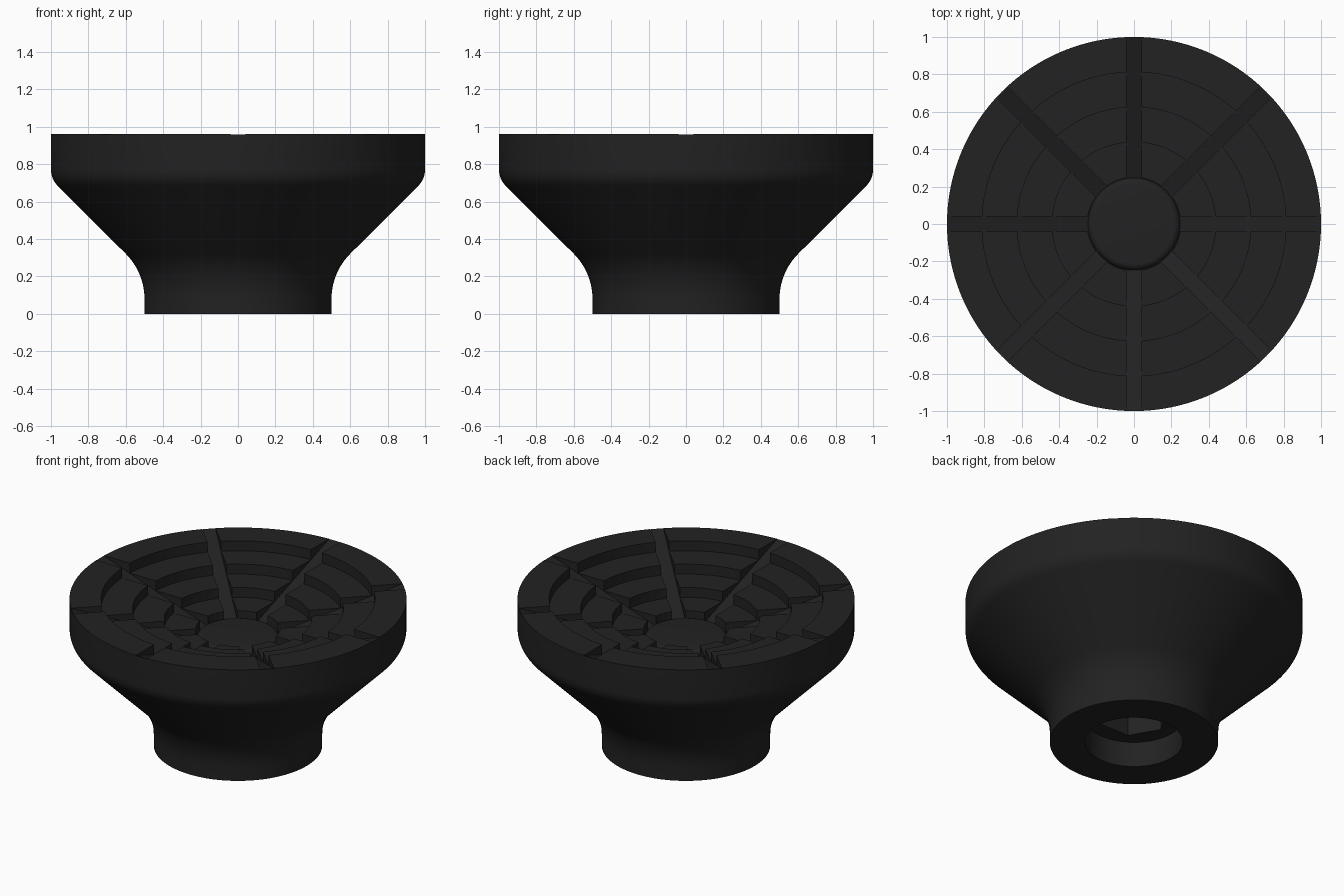
import bpy, bmesh, math
from mathutils import Matrix

if "Cube" in bpy.data.objects:
    bpy.data.objects.remove(bpy.data.objects["Cube"])

SEG = 128
TOP, STEP = 0.96, 0.065
RINGS = (0.8125, 0.625, 0.4375, 0.25)

rubber = bpy.data.materials.new("black_rubber")
rubber.diffuse_color = (0.016, 0.016, 0.016, 1)
rubber.use_nodes = True
rubber.node_tree.nodes["Principled BSDF"].inputs["Base Color"].default_value = rubber.diffuse_color


def make_object(name, bm):
    bmesh.ops.recalc_face_normals(bm, faces=bm.faces)
    me = bpy.data.meshes.new(name)
    bm.to_mesh(me)
    bm.free()
    ob = bpy.data.objects.new(name, me)
    bpy.context.collection.objects.link(ob)
    me.materials.append(rubber)
    return ob


def lathe(name, profile):
    """Spin a (radius, z) profile that starts and ends on the axis."""
    bm = bmesh.new()
    rings = []
    for r, z in profile:
        if r == 0:
            rings.append([bm.verts.new((0, 0, z))] * SEG)
        else:
            rings.append([bm.verts.new((r * math.cos(2 * math.pi * i / SEG),
                                        r * math.sin(2 * math.pi * i / SEG), z))
                          for i in range(SEG)])
    for a, b in zip(rings, rings[1:]):
        for i in range(SEG):
            j = (i + 1) % SEG
            bm.faces.new(list(dict.fromkeys((a[i], a[j], b[j], b[i]))))
    return make_object(name, bm)


def arc(cx, cz, r, a0, a1, n):
    return [(cx + r * math.cos(math.radians(a0 + (a1 - a0) * k / n)),
             cz + r * math.sin(math.radians(a0 + (a1 - a0) * k / n)))
            for k in range(n + 1)]


def smooth(ob):
    bpy.ops.object.select_all(action='DESELECT')
    ob.select_set(True)
    bpy.context.view_layer.objects.active = ob
    bpy.ops.object.shade_smooth_by_angle(angle=math.radians(30))


def cut(ob, cutter):
    mod = ob.modifiers.new(cutter.name, 'BOOLEAN')
    mod.operation = 'DIFFERENCE'
    mod.solver = 'EXACT'
    mod.object = cutter
    bpy.context.view_layer.objects.active = ob
    ob.select_set(True)
    bpy.ops.object.modifier_apply(modifier=mod.name)
    bpy.data.objects.remove(cutter)


# Body: bore, flared outside and stepped dish
profile = [(0, 0.165), (0.29, 0.165), (0.29, 0), (0.5, 0)]
profile += arc(0.84, 0.08, 0.34, 180, 135, 10)
profile += arc(0.88, 0.77, 0.12, -45, 0, 8)
profile.append((1.0, TOP))
for i, r in enumerate(RINGS):
    profile += [(r, TOP - i * STEP), (r, TOP - (i + 1) * STEP)]
floor = TOP - len(RINGS) * STEP
profile.append((0, floor))
body = lathe("cup_body", profile)

# Eight sloping drain grooves
bm = bmesh.new()
slope = STEP / 0.1875
r0, r1, half = 0.245, 1.03, 0.04
side = [(r0, TOP - (1 - r0) * slope - 0.001), (r1, TOP + (r1 - 1) * slope - 0.001),
        (r1, 1.2), (r0, 1.2)]
for k in range(8):
    rot = Matrix.Rotation(k * math.pi / 4, 3, 'Z')
    left, right = ([bm.verts.new(rot @ Matrix.Identity(3) @ bm_co)
                    for bm_co in [Matrix.Translation((r, y, z)).to_translation()
                                  for r, z in side]] for y in (-half, half))
    bm.faces.new(left)
    bm.faces.new(right[::-1])
    for i in range(4):
        j = (i + 1) % 4
        bm.faces.new((left[i], right[i], right[j], left[j]))
cut(body, make_object("groove_cutter", bm))

# Hexagonal socket above the bore
bm = bmesh.new()
bmesh.ops.create_cone(bm, cap_ends=True, segments=6, radius1=0.21, radius2=0.21,
                      depth=0.45, matrix=Matrix.Translation((0, 0, 0.345))
                      @ Matrix.Rotation(math.radians(30), 4, 'Z'))
# put the corners on the x axis whatever the primitive's start angle
a = math.atan2(bm.verts[:][0].co.y, bm.verts[:][0].co.x) if bm.verts else 0
bmesh.ops.rotate(bm, verts=bm.verts, cent=(0, 0, 0), matrix=Matrix.Rotation(-a, 3, 'Z'))
cut(body, make_object("socket_cutter", bm))
smooth(body)

# Rounded centre button in the dish
button = lathe("centre_button", [(0, floor - 0.01), (0.247, floor - 0.01)]
               + arc(0.212, floor - 0.005, 0.035, 0, 90, 6) + [(0, floor + 0.03)])
smooth(button)
